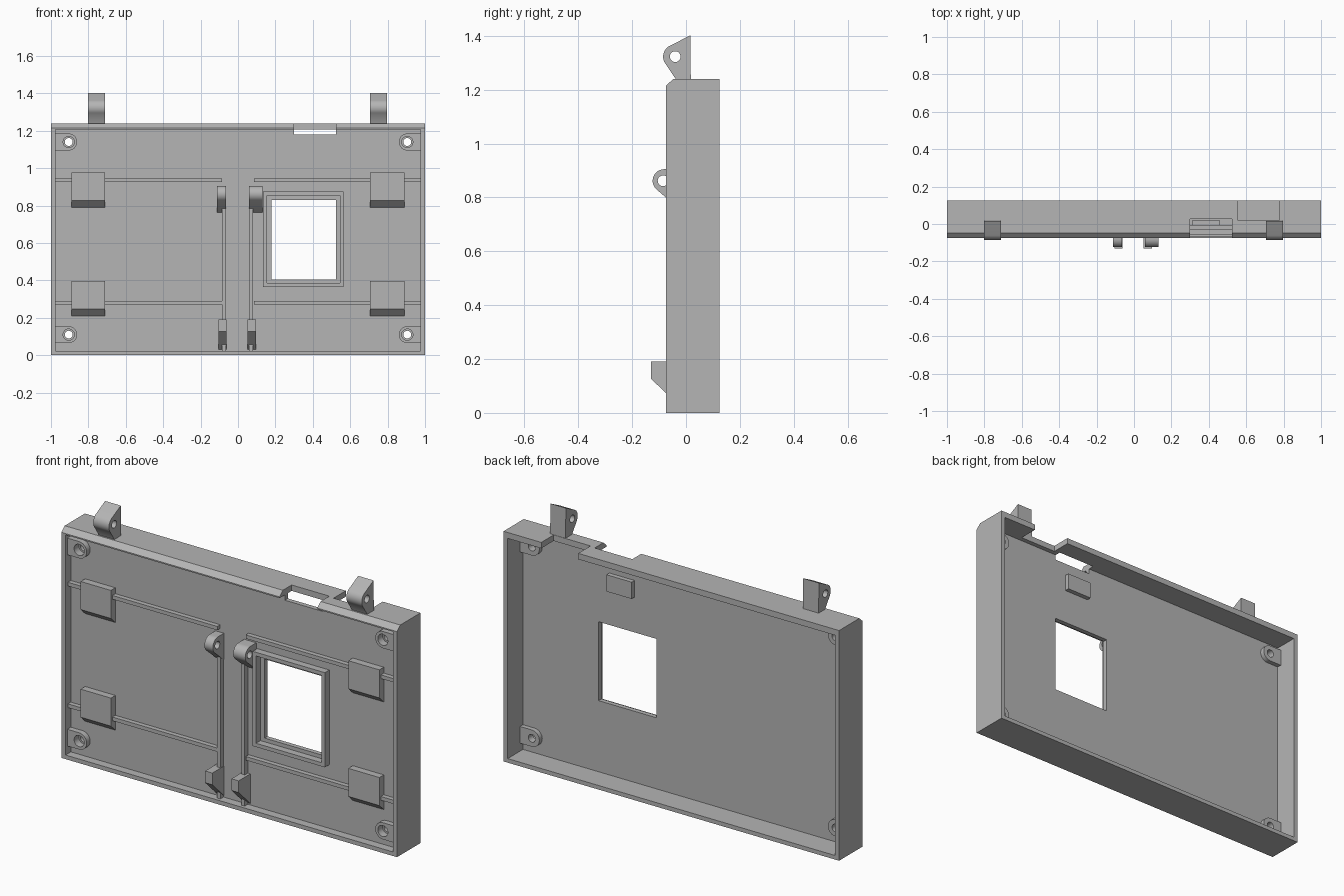
import bpy, bmesh
from math import cos, sin, radians

if "Cube" in bpy.data.objects:
    bpy.data.objects.remove(bpy.data.objects["Cube"], do_unlink=True)

grey = bpy.data.materials.new("matte grey")
grey.use_nodes = True
grey.diffuse_color = (0.46, 0.46, 0.46, 1)
grey.node_tree.nodes["Principled BSDF"].inputs["Base Color"].default_value = grey.diffuse_color

PANEL = -0.03      # front surface of the recessed panel
BACK = -0.005      # rear surface of the panel
SINK = -0.015      # depth to which raised parts are rooted


def prism(name, pts, lo, hi, axis="x"):
    """Extrude a profile: (y, z) points along x, or (x, z) points along y."""
    bm = bmesh.new()
    rings = []
    for d in (lo, hi):
        rings.append([bm.verts.new((d, a, b) if axis == "x" else (a, d, b)) for a, b in pts])
    for ring in rings:
        bm.faces.new(ring)
    n = len(pts)
    for i in range(n):
        j = (i + 1) % n
        bm.faces.new((rings[0][i], rings[0][j], rings[1][j], rings[1][i]))
    bmesh.ops.recalc_face_normals(bm, faces=bm.faces)
    mesh = bpy.data.meshes.new(name)
    bm.to_mesh(mesh)
    bm.free()
    mesh.materials.append(grey)
    obj = bpy.data.objects.new(name, mesh)
    bpy.context.collection.objects.link(obj)
    return obj


def box(name, x0, x1, y0, y1, z0, z1):
    return prism(name, [(y0, z0), (y1, z0), (y1, z1), (y0, z1)], x0, x1)


def arc(ca, cb, r, start=0, end=360, steps=28):
    count = steps if end - start == 360 else steps + 1
    angles = [radians(start + (end - start) * i / steps) for i in range(count)]
    return [(ca + r * cos(t), cb + r * sin(t)) for t in angles]


def activate(obj):
    bpy.ops.object.select_all(action="DESELECT")
    obj.select_set(True)
    bpy.context.view_layer.objects.active = obj


def cut(obj, *cutters):
    activate(obj)
    for cutter in cutters:
        mod = obj.modifiers.new("cut", "BOOLEAN")
        mod.operation = "DIFFERENCE"
        mod.solver = "EXACT"
        mod.object = cutter
        bpy.ops.object.modifier_apply(modifier=mod.name)
        bpy.data.objects.remove(cutter, do_unlink=True)


def smooth(obj):
    activate(obj)
    bpy.ops.object.shade_smooth_by_angle(angle=radians(30))


# Tray body with a chamfered top front edge, hollowed from both sides
body = prism("tray_body", [(-0.075, 0), (0.125, 0), (0.125, 1.24), (-0.047, 1.24), (-0.075, 1.215)], -1, 1)
cut(body,
    box("front_pocket", -0.975, 0.975, -0.2, PANEL, 0.022, 1.208),
    box("rear_pocket", -0.975, 0.975, BACK, 0.3, 0.022, 1.208),
    box("window_hole", 0.18, 0.525, -0.2, 0.1, 0.405, 0.83),
    box("top_front_notch", 0.3, 0.525, -0.2, 0.028, 1.18, 1.4),
    box("top_rear_notch", 0.555, 0.775, 0.02, 0.3, 1.15, 1.4))

# Screw bosses with counterbored holes
for side, sx in (("left", 1), ("right", -1)):
    for level, z in (("upper", 1.14), ("lower", 0.11)):
        cx = 0.905
        outline = [(0.985, z - 0.045)] + arc(cx, z, 0.045, 270, 90, 16) + [(0.985, z + 0.045)]
        boss = prism(f"{side}_{level}_screw_boss", [(sx * x, b) for x, b in outline], -0.06, 0.02, "y")
        cut(body, prism("screw_clearance", arc(sx * cx, z, 0.03), -0.2, 0.1, "y"))
        cut(boss,
            prism("counterbore", arc(sx * cx, z, 0.03), -0.2, -0.02, "y"),
            prism("screw_hole", arc(sx * cx, z, 0.021), -0.2, 0.1, "y"))
        smooth(boss)

# Stiffening ribs on the front of the panel
for side, sx in (("left", 1), ("right", -1)):
    for level, z in (("upper", 0.935), ("lower", 0.28)):
        x0, x1 = sorted((sx * 0.085, sx * 0.985))
        box(f"{side}_{level}_rib", x0, x1, -0.055, SINK, z - 0.01, z + 0.01)
for side, x in (("left", 0.07), ("right", -0.075)):
    box(f"{side}_upright_rib", x - 0.01, x + 0.01, -0.057, SINK, 0.01, 0.85)

# Raised pads with a sloped lower edge
for side, x0, x1 in (("left", 0.705, 0.89), ("right", -0.89, -0.71)):
    for level, z in (("upper", 0.79), ("lower", 0.21)):
        prism(f"{side}_{level}_pad",
              [(PANEL, z), (-0.068, z + 0.036), (-0.068, z + 0.187), (SINK, z + 0.187), (SINK, z)], x0, x1)

# Raised frame around the window
frame = box("window_frame", 0.135, 0.565, -0.068, SINK, 0.365, 0.875)
cut(frame, box("frame_hole", 0.155, 0.545, -0.2, 0.1, 0.385, 0.855))

# Rounded eyes at the top of the upright ribs
for side, x0, x1 in (("left", 0.058, 0.13), ("right", -0.113, -0.063)):
    eye = prism(f"{side}_hook_eye",
                [(SINK, 0.905)] + arc(-0.081, 0.862, 0.043, 90, 228, 14) + [(PANEL, 0.762), (SINK, 0.762)], x0, x1)
    cut(eye, prism("eye_hole", arc(-0.085, 0.862, 0.02), -0.5, 0.5))
    smooth(eye)

# Wedge stops at the foot of the upright ribs
for side, x0, x1 in (("left", 0.052, 0.095), ("right", -0.105, -0.062)):
    prism(f"{side}_wedge_stop",
          [(SINK, 0.19), (-0.13, 0.19), (-0.13, 0.127), (PANEL, 0.03), (SINK, 0.03)], x0, x1)

# Hinge lugs standing on the top wall
for side, x0, x1 in (("left", 0.705, 0.797), ("right", -0.803, -0.71)):
    lug = prism(f"{side}_hinge_lug",
                [(0.018, 1.225), (0.016, 1.402)] + arc(-0.04, 1.323, 0.045, 118, 220, 14) + [(-0.038, 1.24), (-0.036, 1.225)],
                x0, x1)
    cut(lug, prism("lug_hole", arc(-0.04, 1.323, 0.02), -1, 1))
    smooth(lug)

# Small block on the rear of the panel
box("rear_block", 0.31, 0.46, SINK, 0.02, 1.02, 1.11)
